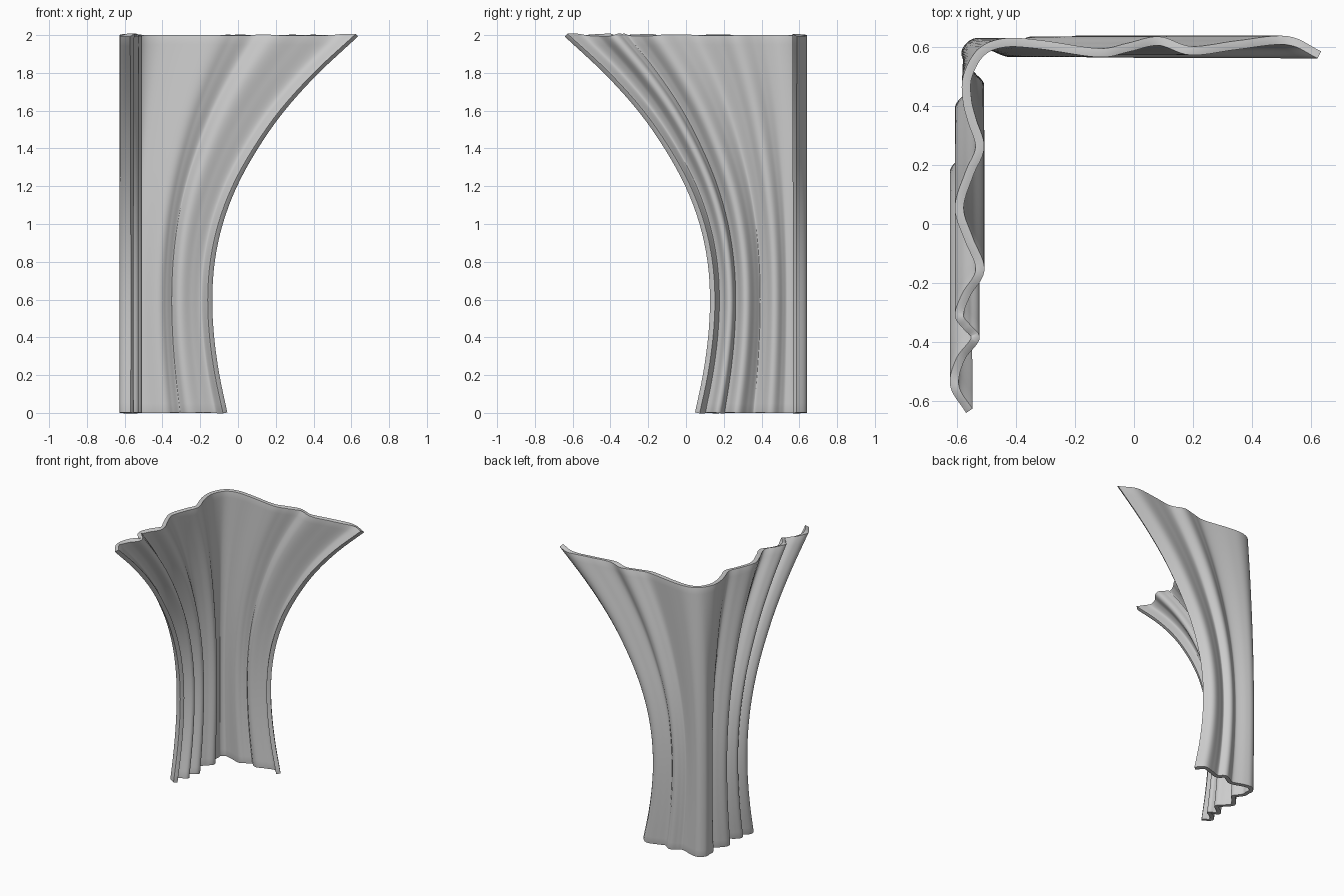
import bpy, bmesh
from mathutils import Vector

if "Cube" in bpy.data.objects:
    bpy.data.objects.remove(bpy.data.objects["Cube"])


def catmull(points, steps):
    """Smooth curve through the given points."""
    p = [Vector(q) for q in points]
    p = [2 * p[0] - p[1]] + p + [2 * p[-1] - p[-2]]
    out = []
    for i in range(1, len(p) - 2):
        a, b, c, d = p[i - 1:i + 3]
        for k in range(steps):
            t = k / steps
            out.append(0.5 * (2 * b + (c - a) * t + (2 * a - 5 * b + 4 * c - d) * t ** 2
                              + (3 * b - a - 3 * c + d) * t ** 3))
    return out + [p[-2]]


# Plan of the pleated cloth at the top hem: side leg, corner, back leg
side = [(-.56, -.635), (-.61, -.55), (-.59, -.46), (-.54, -.39), (-.568, -.35),
        (-.594, -.31), (-.57, -.24), (-.523, -.155), (-.562, -.05), (-.594, .055),
        (-.56, .17), (-.524, .26), (-.55, .35), (-.567, .42), (-.566, .5)]
back = [(-.52, .583), (-.44, .616), (-.32, .61), (-.12, .582), (-.02, .6),
        (.085, .622), (.195, .589), (.35, .608), (.52, .624), (.63, .575)]
CORNER = Vector((-.6, .59))

# Free edge position from floor to top, which gathers the pleats to the corner
edge = [.06, .102, .13, .14, .127, .085, .01, -.10, -.24, -.42, -.635]
rows = catmull([(e, i * 0.2) for i, e in enumerate(edge)], 4)


def section(edge_y):
    s = (CORNER.y - edge_y) / (CORNER.y + .635)
    pts = [(x, CORNER.y + (y - CORNER.y) * s) for x, y in side]
    for i, (x, y) in enumerate(back):
        if i == 0:
            y = CORNER.y + (y - CORNER.y) * s
        pts.append((CORNER.x + (x - CORNER.x) * s, y))
    return catmull(pts, 7)


# Cloth sheet
bm = bmesh.new()
grid = [[bm.verts.new((p.x, p.y, r.y)) for p in section(r.x)] for r in rows]
for lo, hi in zip(grid, grid[1:]):
    for i in range(len(lo) - 1):
        bm.faces.new((lo[i], lo[i + 1], hi[i + 1], hi[i]))
mesh = bpy.data.meshes.new("corner_curtain")
bm.to_mesh(mesh)
bm.free()
curtain = bpy.data.objects.new("corner_curtain", mesh)
bpy.context.collection.objects.link(curtain)

# Cloth thickness with a rounded hem
solid = curtain.modifiers.new("thickness", 'SOLIDIFY')
solid.thickness = 0.03
solid.offset = 0
bevel = curtain.modifiers.new("rounded_hem", 'BEVEL')
bevel.width = 0.011
bevel.segments = 3
bevel.limit_method = 'ANGLE'
bevel.angle_limit = 1.0
bevel.use_clamp_overlap = True

bpy.context.view_layer.objects.active = curtain
curtain.select_set(True)
bpy.ops.object.shade_smooth()
